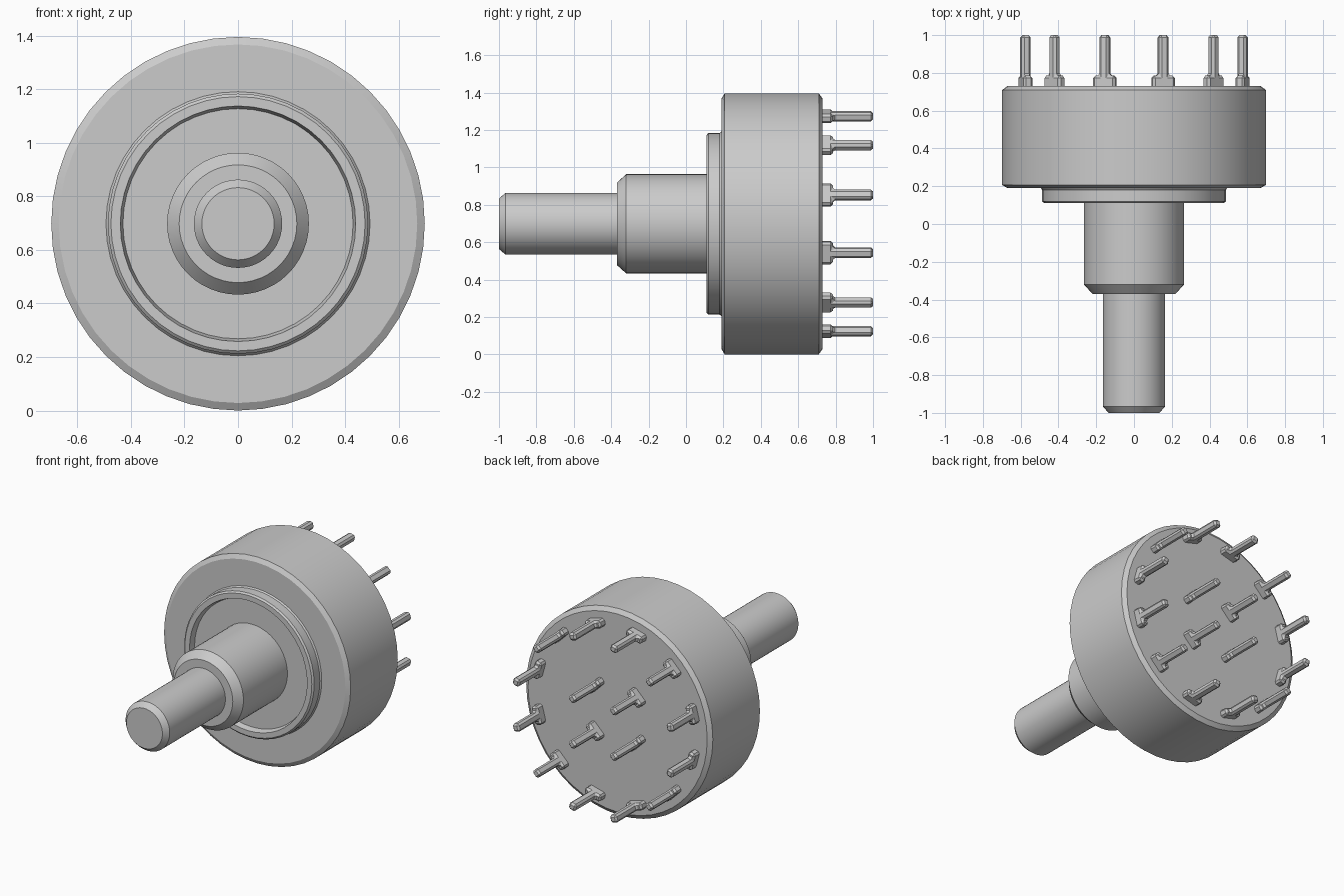
import bpy, bmesh, math
from mathutils import Matrix, Vector

if "Cube" in bpy.data.objects:
    bpy.data.objects.remove(bpy.data.objects["Cube"])

AXIS_Z = 0.698      # height of the shaft axis
SEGMENTS = 48

# One plain grey for every part
grey = bpy.data.materials.new("light_grey")
grey.use_nodes = True
grey.diffuse_color = (0.6, 0.6, 0.6, 1)
grey.node_tree.nodes["Principled BSDF"].inputs["Base Color"].default_value = (0.6, 0.6, 0.6, 1)


def add_object(name, bm):
    bmesh.ops.recalc_face_normals(bm, faces=bm.faces)
    mesh = bpy.data.meshes.new(name)
    bm.to_mesh(mesh)
    bm.free()
    mesh.materials.append(grey)
    obj = bpy.data.objects.new(name, mesh)
    bpy.context.collection.objects.link(obj)
    return obj


def lathe(name, profile):
    """Turn a (radius, y) profile round the shaft axis; both ends are capped."""
    bm = bmesh.new()
    rings = []
    for r, y in profile:
        ring = []
        for i in range(SEGMENTS):
            a = 2 * math.pi * i / SEGMENTS
            ring.append(bm.verts.new((r * math.cos(a), y, AXIS_Z + r * math.sin(a))))
        rings.append(ring)
    for a, b in zip(rings, rings[1:]):
        for i in range(SEGMENTS):
            j = (i + 1) % SEGMENTS
            bm.faces.new((a[i], a[j], b[j], b[i]))
    bm.faces.new(rings[0])
    bm.faces.new(rings[-1])
    obj = add_object(name, bm)
    bpy.ops.object.select_all(action='DESELECT')
    obj.select_set(True)
    bpy.context.view_layer.objects.active = obj
    bpy.ops.object.shade_smooth_by_angle(angle=math.radians(25))
    return obj


# Turned parts, from the shaft tip to the back of the housing
lathe("shaft", [(0.135, -1.0), (0.165, -0.965), (0.165, -0.34)])
lathe("bushing", [(0.22, -0.37), (0.265, -0.32), (0.265, 0.17)])
lathe("collar", [(0.43, 0.15), (0.44, 0.11), (0.475, 0.11), (0.486, 0.12),
                 (0.486, 0.18), (0.495, 0.192), (0.495, 0.21)])
lathe("housing", [(0.67, 0.19), (0.698, 0.207), (0.698, 0.71), (0.67, 0.73)])


def terminal(name, radius, angle):
    """T-shaped pin whose wide foot lies along the tangent of its circle."""
    half, foot, thick = 0.026, 0.061, 0.05
    outline = [(-foot, 0.715), (foot, 0.715), (foot, 0.785), (half, 0.785),
               (half, 1.0), (-half, 1.0), (-half, 0.785), (-foot, 0.785)]
    bm = bmesh.new()
    face = bm.faces.new([bm.verts.new((x, y, -thick / 2)) for x, y in outline])
    top = bmesh.ops.extrude_face_region(bm, geom=[face])["geom"]
    bmesh.ops.translate(bm, vec=(0, 0, thick),
                        verts=[v for v in top if isinstance(v, bmesh.types.BMVert)])
    # Turn the pin round the axis so that its flat side faces outwards
    place = (Matrix.Translation(Vector((0, 0, AXIS_Z)))
             @ Matrix.Rotation(angle, 4, 'Y')
             @ Matrix.Translation(Vector((0, 0, radius))))
    bm.transform(place)
    obj = add_object(name, bm)
    bevel = obj.modifiers.new("chamfer", 'BEVEL')
    bevel.width = 0.012
    bevel.segments = 1
    bevel.limit_method = 'ANGLE'


# Outer circle of twelve terminals and inner circle of four
for i in range(12):
    terminal(f"outer_terminal_{i + 1}", 0.595, math.radians(15 + 30 * i))
for i in range(4):
    terminal(f"inner_terminal_{i + 1}", 0.218, math.radians(45 + 90 * i))
